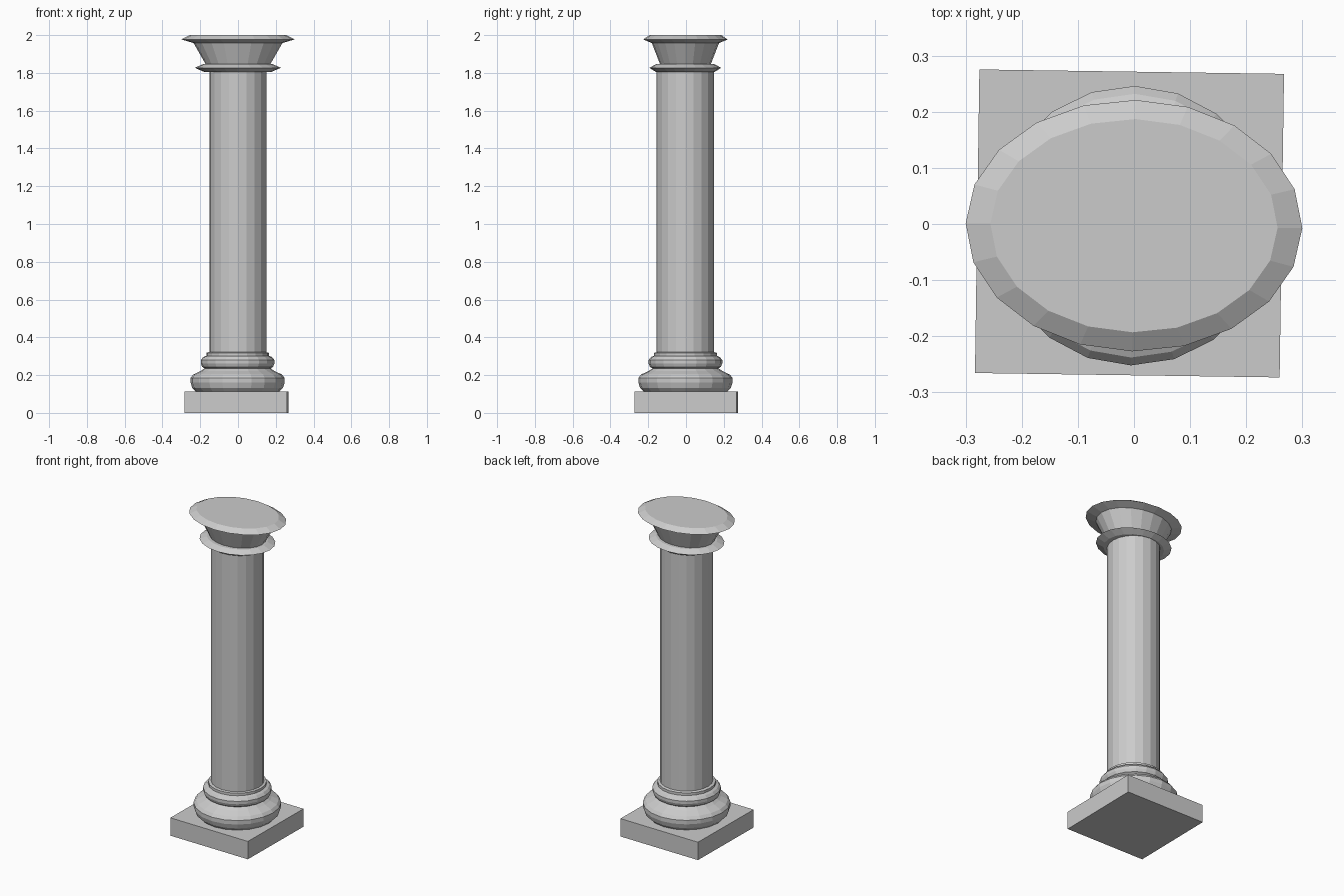
import bpy, bmesh, math

if "Cube" in bpy.data.objects:
    bpy.data.objects.remove(bpy.data.objects["Cube"])

SIDES = 20
TURN = -0.0145  # whole column is turned very slightly


def lathe(name, profile, centre):
    """Stack of capped rings; profile rows are (rx, ry, z)."""
    bm = bmesh.new()
    rings = []
    for rx, ry, z in profile:
        ring = []
        for i in range(SIDES):
            a = 2 * math.pi * i / SIDES
            ring.append(bm.verts.new((rx * math.cos(a), ry * math.sin(a), z)))
        rings.append(ring)
    for lo, hi in zip(rings, rings[1:]):
        for i in range(SIDES):
            j = (i + 1) % SIDES
            bm.faces.new((lo[i], lo[j], hi[j], hi[i]))
    bm.faces.new(rings[0][::-1])
    bm.faces.new(rings[-1])
    mesh = bpy.data.meshes.new(name)
    bm.to_mesh(mesh)
    bm.free()
    obj = bpy.data.objects.new(name, mesh)
    obj.location = (*centre, 0)
    obj.rotation_euler.z = TURN
    bpy.context.collection.objects.link(obj)
    return obj


def round_profile(rows):
    return [(r, r, z) for r, z in rows]


# Square plinth
bpy.ops.mesh.primitive_cube_add(size=1, location=(-0.008, 0.001, 0.056))
plinth = bpy.context.object
plinth.name = "plinth"
plinth.scale = (0.543, 0.541, 0.112)
plinth.rotation_euler.z = TURN

# Moulded base: large torus, hollow, small torus, fillet
lathe("base_moulding", round_profile([
    (0.220, 0.112), (0.240, 0.132), (0.249, 0.160), (0.249, 0.185),
    (0.235, 0.203), (0.195, 0.222), (0.175, 0.236), (0.188, 0.244),
    (0.195, 0.262), (0.195, 0.280), (0.182, 0.296), (0.166, 0.302),
    (0.166, 0.318), (0.150, 0.322)]), (-0.002, -0.003))

# Plain shaft
lathe("shaft", round_profile([(0.151, 0.30), (0.151, 1.83)]), (0, -0.004))

# Oval collar under the capital
lathe("collar", [(0.180, 0.157, 1.806), (0.228, 0.190, 1.827),
                 (0.185, 0.155, 1.846)], (-0.001, -0.004))

# Flared oval capital with bevelled lip
lathe("capital", [(0.165, 0.130, 1.835), (0.235, 0.178, 1.958),
                  (0.300, 0.224, 1.977), (0.256, 0.190, 2.0)], (0, -0.003))
